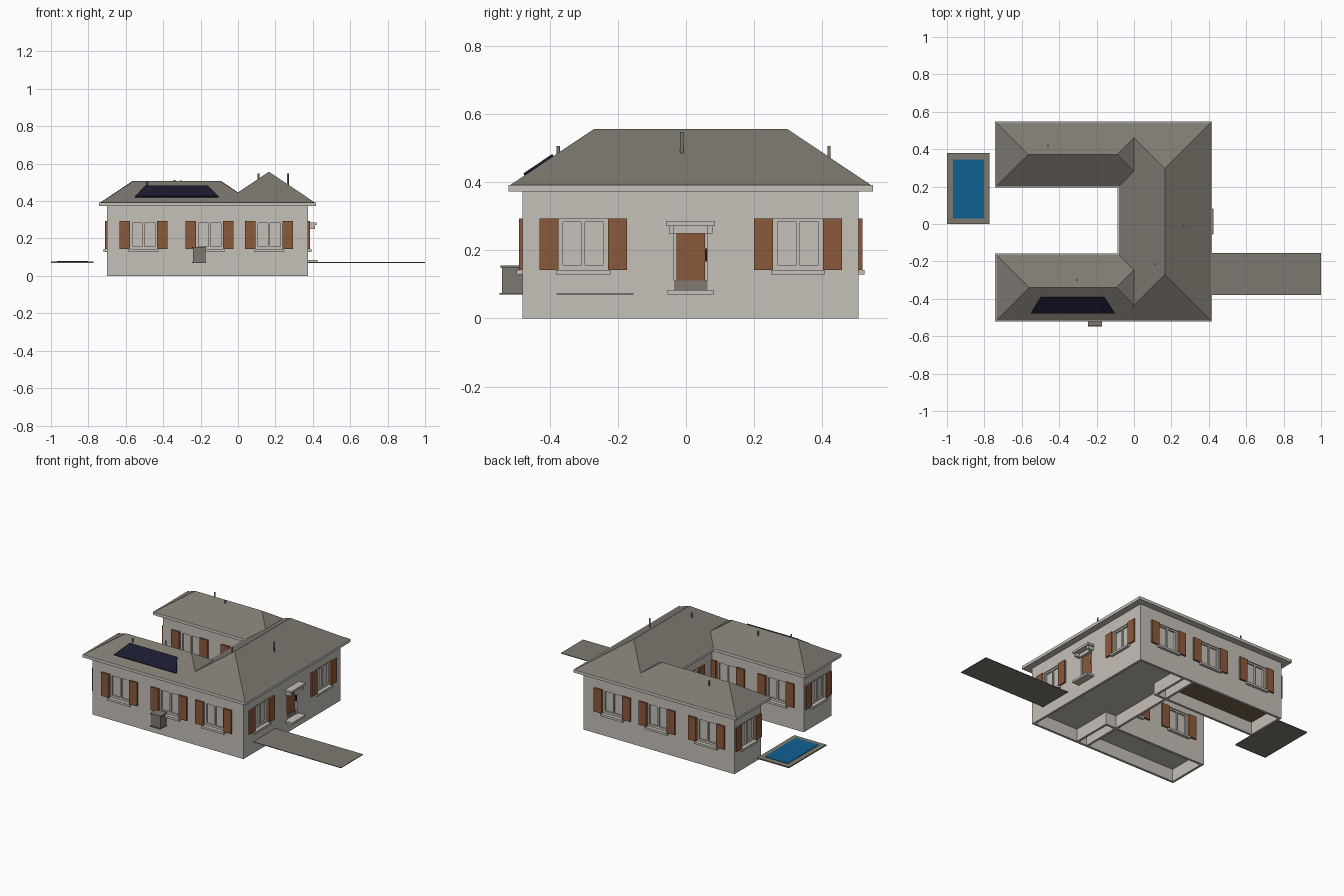
import bpy, bmesh
from mathutils import Matrix, Vector

if "Cube" in bpy.data.objects:
    bpy.data.objects.remove(bpy.data.objects["Cube"])


def material(name, r, g, b):
    m = bpy.data.materials.new(name)
    m.use_nodes = True
    m.diffuse_color = (r, g, b, 1)
    m.node_tree.nodes["Principled BSDF"].inputs["Base Color"].default_value = (r, g, b, 1)
    return m


PLASTER = material("plaster", .56, .53, .48)
SLATE = material("slate grey", .21, .195, .165)
SHUTTER = material("shutter brown", .26, .10, .045)
NAVY = material("solar navy", .011, .011, .03)
WATER = material("water blue", .005, .117, .29)
WOOD = material("wood floor", .18, .13, .07)


def finish(name, bm, *mats):
    bmesh.ops.recalc_face_normals(bm, faces=bm.faces)
    mesh = bpy.data.meshes.new(name)
    bm.to_mesh(mesh)
    bm.free()
    for m in mats:
        mesh.materials.append(m)
    ob = bpy.data.objects.new(name, mesh)
    bpy.context.scene.collection.objects.link(ob)
    return ob


def add_box(bm, lo, hi, frame=Matrix()):
    lo, hi = Vector(lo), Vector(hi)
    mat = frame @ Matrix.Translation((lo + hi) / 2) @ Matrix.Diagonal((*(hi - lo), 1))
    return bmesh.ops.create_cube(bm, size=1, matrix=mat)["verts"]


def boxes(name, mat, spans, frame=Matrix()):
    bm = bmesh.new()
    for lo, hi in spans:
        add_box(bm, lo, hi, frame)
    return finish(name, bm, mat)


def wall_frame(x, y, normal):
    """Local axes: x along the wall, y outward, z up."""
    n = Vector((*normal, 0))
    u = n.cross(Vector((0, 0, 1)))
    f = Matrix((u, n, (0, 0, 1))).transposed().to_4x4()
    f.translation = (x, y, 0)
    return f


# House blocks: x0, x1, y0, y1 of the outer walls and ridge height
FRONT, BACK, EAST, WEST, COURT = -.48, .507, .375, -.70, -.045
blocks = {
    "main": (COURT, EAST, FRONT, BACK, .557),
    "front_wing": (WEST, .045, FRONT, -.20, .507),
    "back_wing": (WEST, .045, .236, BACK, .507),
}
MID = .0135

# Window positions on every wall
windows = []
for x in (-.505, -.152, .166):
    windows.append(wall_frame(x, FRONT, (0, -1)))
    windows.append(wall_frame(x, BACK, (0, 1)))
for x in (-.505, -.152):
    windows.append(wall_frame(x, -.20, (0, 1)))
    windows.append(wall_frame(x, .236, (0, -1)))
for y in (-.302, .329):
    windows.append(wall_frame(EAST, y, (1, 0)))
for y in (-.34, .3715):
    windows.append(wall_frame(WEST, y, (-1, 0)))
windows.append(wall_frame(COURT, MID, (-1, 0)))
door_at = wall_frame(EAST, MID, (1, 0))

# Cutter for window and door recesses
DEPTH = .016
bm = bmesh.new()
for f in windows:
    add_box(bm, (-.073, -DEPTH, .143), (.073, .03, .294), f)
add_box(bm, (-.049, -DEPTH, .084), (.049, .03, .25), door_at)
cutter = finish("recess_cutter", bm, PLASTER)
cutter.hide_render = True
cutter.hide_viewport = True
cutter.display_type = "WIRE"

# Walls with a hollow underside, eaves and hipped roofs
for name, (x0, x1, y0, y1, top) in blocks.items():
    bm = bmesh.new()
    add_box(bm, (x0, y0, 0), (x1, y1, .385))
    floor = min(bm.faces, key=lambda f: f.calc_center_median().z)
    bmesh.ops.inset_region(bm, faces=[floor], thickness=.022)
    hole = bmesh.ops.extrude_discrete_faces(bm, faces=[floor])["faces"][0]
    bmesh.ops.translate(bm, verts=hole.verts, vec=(0, 0, .08))
    if name == "back_wing":
        hole.material_index = 1
    walls = finish(name + "_walls", bm, PLASTER, WOOD)
    cut = walls.modifiers.new("recesses", "BOOLEAN")
    cut.operation = "DIFFERENCE"
    cut.solver = "EXACT"
    cut.object = cutter

    e = .042
    boxes(name + "_eaves", PLASTER, [((x0 - e, y0 - e, .373), (x1 + e, y1 + e, .392))])

    r = .038
    x0, x1, y0, y1 = x0 - r, x1 + r, y0 - r, y1 + r
    half = min(x1 - x0, y1 - y0) / 2
    bm = bmesh.new()
    base = [bm.verts.new((x, y, .391)) for x, y in ((x0, y0), (x1, y0), (x1, y1), (x0, y1))]
    if x1 - x0 > y1 - y0:
        cy = (y0 + y1) / 2
        ridge = [bm.verts.new((x, cy, top)) for x in (x0 + half, x1 - half)]
    else:
        cx = (x0 + x1) / 2
        ridge = [bm.verts.new((cx, y, top)) for y in (y0 + half, y1 - half)]
    bmesh.ops.convex_hull(bm, input=base + ridge)
    bmesh.ops.dissolve_limit(bm, angle_limit=.01, verts=bm.verts, edges=bm.edges)
    finish(name + "_roof", bm, SLATE)

# Window frames, sills and shutters
for i, f in enumerate(windows, 1):
    a, b = -DEPTH, -.006
    boxes(f"window_frame_{i}", PLASTER, [
        ((-.073, a, .143), (-.06, b, .294)),
        ((.06, a, .143), (.073, b, .294)),
        ((-.005, a, .143), (.005, b, .294)),
        ((-.073, a, .143), (.073, b, .157)),
        ((-.073, a, .284), (.073, b, .294)),
    ], f)
    boxes(f"window_sill_{i}", PLASTER, [((-.08, -.01, .129), (.08, .018, .143))], f)
    boxes(f"shutters_{i}", SHUTTER, [
        ((s * .101 - .028, -.002, .143), (s * .101 + .028, .011, .294)) for s in (-1, 1)], f)

# Entrance
boxes("front_door", SHUTTER, [((-.042, -DEPTH, .111), (.042, -.008, .25))], door_at)
boxes("door_threshold", SLATE, [((-.049, -DEPTH, .084), (.049, -.004, .111))], door_at)
boxes("door_handle", NAVY, [((-.049, -.012, .168), (-.042, .002, .205))], door_at)
boxes("door_canopy", PLASTER, [
    ((-.072, -.005, .272), (.072, .046, .286)),
    ((-.064, -.005, .25), (-.049, .038, .273)),
    ((.049, -.005, .25), (.064, .038, .273)),
    ((-.049, -.005, .25), (.049, .01, .273)),
], door_at)
boxes("door_step", PLASTER, [((-.068, -.005, .071), (.068, .05, .084))], door_at)

# Driveway and pool
boxes("driveway", SLATE, [((EAST, -.38, .07), (1, -.154, .074))])
boxes("pool_rim", SLATE, [((-1, 0, .07), (-.772, .38, .077))])
boxes("pool_water", WATER, [((-.967, .03, .076), (-.803, .345, .08))])

# Utility cabinet on the front wall
boxes("utility_cabinet", SLATE, [
    ((-.24, -.54, .073), (-.175, FRONT, .15)),
    ((-.245, -.545, .148), (-.17, FRONT, .155)),
    ((-.245, -.548, .07), (-.17, FRONT, .075)),
])

# Solar panel lying on the front roof slope
bm = bmesh.new()
quad = [bm.verts.new(p) for p in ((-.55, -.478, .426), (-.105, -.478, .426),
                                  (-.16, -.393, .483), (-.497, -.393, .483))]
face = bm.faces.new(quad)
ext = bmesh.ops.extrude_face_region(bm, geom=[face])["geom"]
bmesh.ops.translate(bm, vec=(0, .004, -.006),
                    verts=[v for v in ext if isinstance(v, bmesh.types.BMVert)])
finish("solar_panel", bm, NAVY)

# Roof vent pipes
pipes = [(.267, -.012, .548), (.11, -.215, .548), (-.46, .42, .507),
         (-.34, .355, .512), (-.305, -.30, .51), (-.487, -.375, .507)]
bm = bmesh.new()
for x, y, top in pipes:
    bmesh.ops.create_cone(bm, cap_ends=True, segments=12, radius1=.005, radius2=.005,
                          depth=.1, matrix=Matrix.Translation((x, y, top - .05)))
finish("vent_pipes", bm, SLATE)
